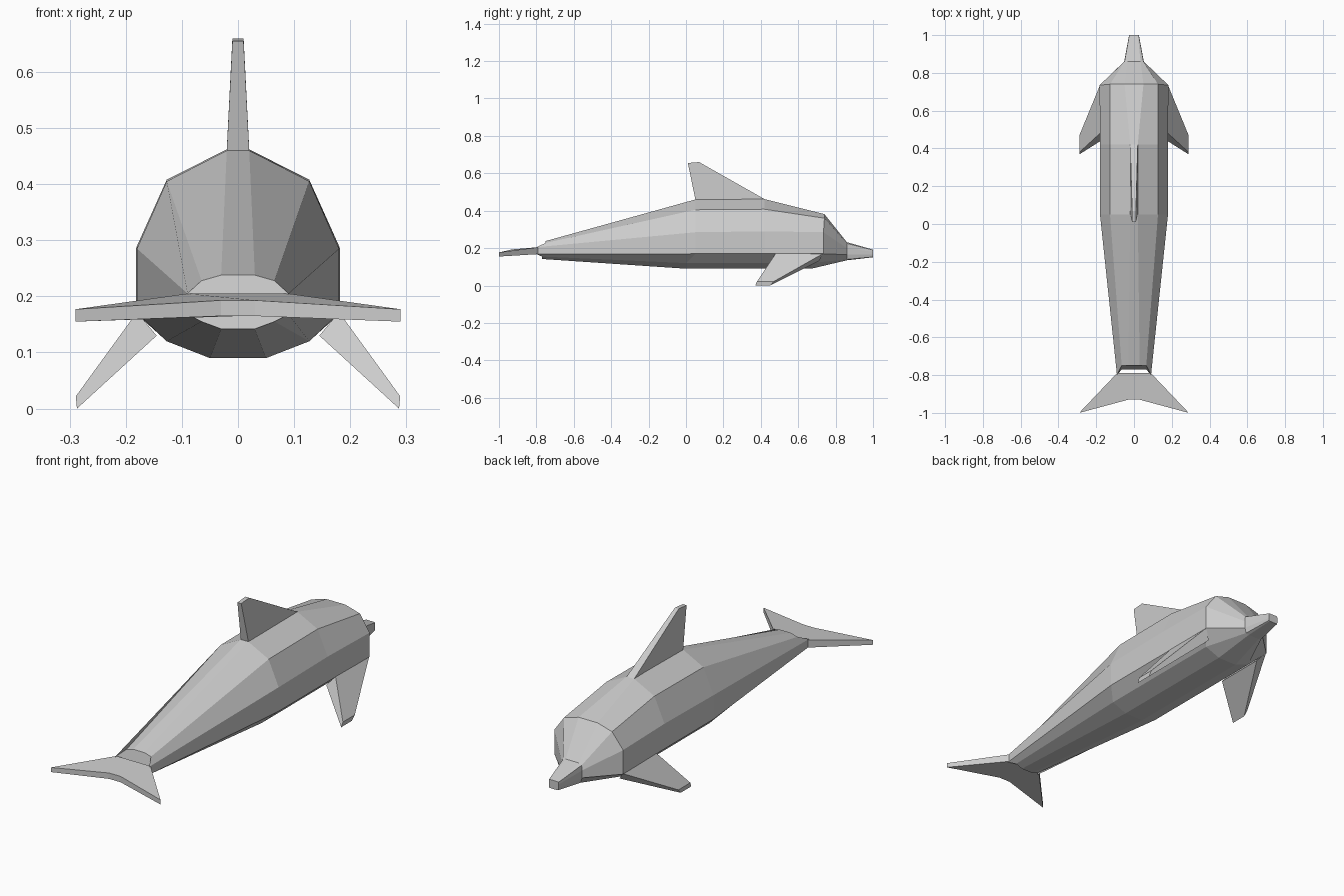
import bpy

if "Cube" in bpy.data.objects:
    bpy.data.objects.remove(bpy.data.objects["Cube"])


def make_object(name, verts, faces):
    mesh = bpy.data.meshes.new(name)
    mesh.from_pydata(verts, [], faces)
    mesh.validate()
    obj = bpy.data.objects.new(name, mesh)
    bpy.context.collection.objects.link(obj)
    return obj


def loft(name, rings):
    """Skin equal-sized closed loops and cap both ends."""
    n = len(rings[0])
    verts = [p for ring in rings for p in ring]
    faces = [tuple(reversed(range(n))), tuple(range(len(verts) - n, len(verts)))]
    for r in range(len(rings) - 1):
        for i in range(n):
            j = (i + 1) % n
            faces.append((r * n + i, r * n + j, (r + 1) * n + j, (r + 1) * n + i))
    obj = make_object(name, verts, faces)
    # consistent outward normals
    import bmesh
    bm = bmesh.new()
    bm.from_mesh(obj.data)
    bmesh.ops.recalc_face_normals(bm, faces=bm.faces)
    bm.to_mesh(obj.data)
    bm.free()
    return obj


def mirrored(half):
    """Close a half loop by reflecting it across x = 0."""
    return half + [(-x, y, z) for x, y, z in reversed(half)]


# Body: each ring has y of (top, side, bottom) and six (x, z) points, top to bottom
stations = [
    ((-0.75, -0.80, -0.77), [(.03, .238), (.065, .228), (.09, .205), (.09, .168), (.065, .155), (.03, .142)]),
    ((0.05, 0.05, 0.0), [(.02, .46), (.127, .405), (.18, .285), (.18, .17), (.127, .12), (.05, .09)]),
    ((0.42, 0.42, 0.40), [(.02, .462), (.127, .408), (.18, .29), (.18, .17), (.127, .12), (.05, .09)]),
    ((0.74, 0.735, 0.67), [(.05, .382), (.127, .36), (.182, .285), (.182, .17), (.127, .12), (.05, .09)]),
    ((0.86, 0.86, 0.86), [(.035, .232), (.05, .225), (.052, .20), (.052, .165), (.045, .14), (.03, .135)]),
    ((1.0, 1.0, 1.0), [(.02, .192), (.025, .19), (.026, .18), (.026, .165), (.025, .153), (.02, .151)]),
]
loft("body", [mirrored([(x, ys[i // 2], z) for i, (x, z) in enumerate(pts)])
              for ys, pts in stations])

# Dorsal fin: thin plate tapering towards the tip
fin = [(.02, .06, .40), (.02, .05, .46), (.01, .01, .655),
       (.01, .07, .66), (.02, .42, .462), (.02, .42, .40)]
loft("dorsal_fin", [fin, [(-x, y, z) for x, y, z in fin]])

# Tail fluke: upper and lower outlines
upper = mirrored([(.09, -.79, .205), (.29, -1.0, .177), (.03, -.93, .193)])
lower = mirrored([(.09, -.79, .168), (.29, -1.0, .155), (.03, -.93, .165)])
loft("tail_fluke", [lower, upper])

# Pectoral fins: root section to tip section on each side
root = [(.18, .735, .172), (.18, .48, .172), (.145, .46, .13), (.145, .71, .13)]
tip = [(.289, .47, .022), (.289, .38, .022), (.287, .37, .0), (.287, .45, .0)]
for side, label in ((1, "right"), (-1, "left")):
    loft(label + "_pectoral_fin",
         [[(side * x, y, z) for x, y, z in sec] for sec in (root, tip)])
